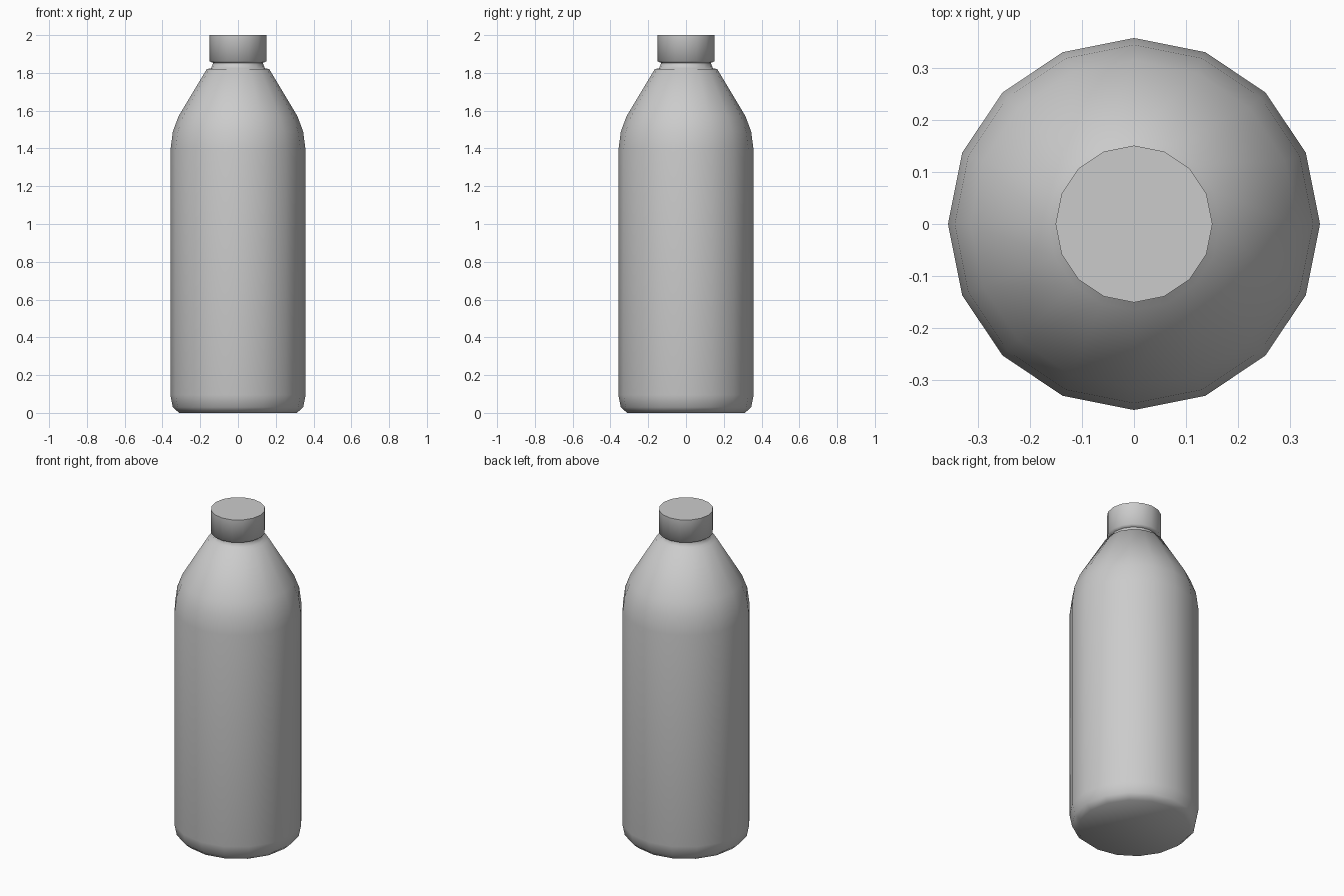
import bpy, bmesh, math

if "Cube" in bpy.data.objects:
    bpy.data.objects.remove(bpy.data.objects["Cube"])

SIDES = 16


def lathe(name, profile, angle):
    """Revolve (radius, z) points around z and close both ends."""
    bm = bmesh.new()
    rings = []
    for r, z in profile:
        rings.append([bm.verts.new((r * math.cos(math.tau * i / SIDES),
                                    r * math.sin(math.tau * i / SIDES), z))
                      for i in range(SIDES)])
    for a, b in zip(rings, rings[1:]):
        for i in range(SIDES):
            j = (i + 1) % SIDES
            bm.faces.new((a[i], a[j], b[j], b[i]))
    bm.faces.new(rings[0][::-1])
    bm.faces.new(rings[-1])
    mesh = bpy.data.meshes.new(name)
    bm.to_mesh(mesh)
    bm.free()
    obj = bpy.data.objects.new(name, mesh)
    bpy.context.collection.objects.link(obj)
    bpy.ops.object.select_all(action='DESELECT')
    obj.select_set(True)
    bpy.context.view_layer.objects.active = obj
    bpy.ops.object.shade_smooth_by_angle(angle=math.radians(angle))
    return obj


# Bottle body: rounded foot, straight wall, sloping shoulder, short neck
lathe("bottle_body", [
    (0.312, 0.0), (0.345, 0.03), (0.358, 0.095),
    (0.358, 1.39), (0.345, 1.49), (0.315, 1.57),
    (0.165, 1.82), (0.142, 1.825), (0.132, 1.85), (0.132, 1.90),
], 62)

# Screw cap, slightly wider than the neck
lathe("cap", [(0.130, 1.852), (0.151, 1.862), (0.151, 2.0)], 75)
